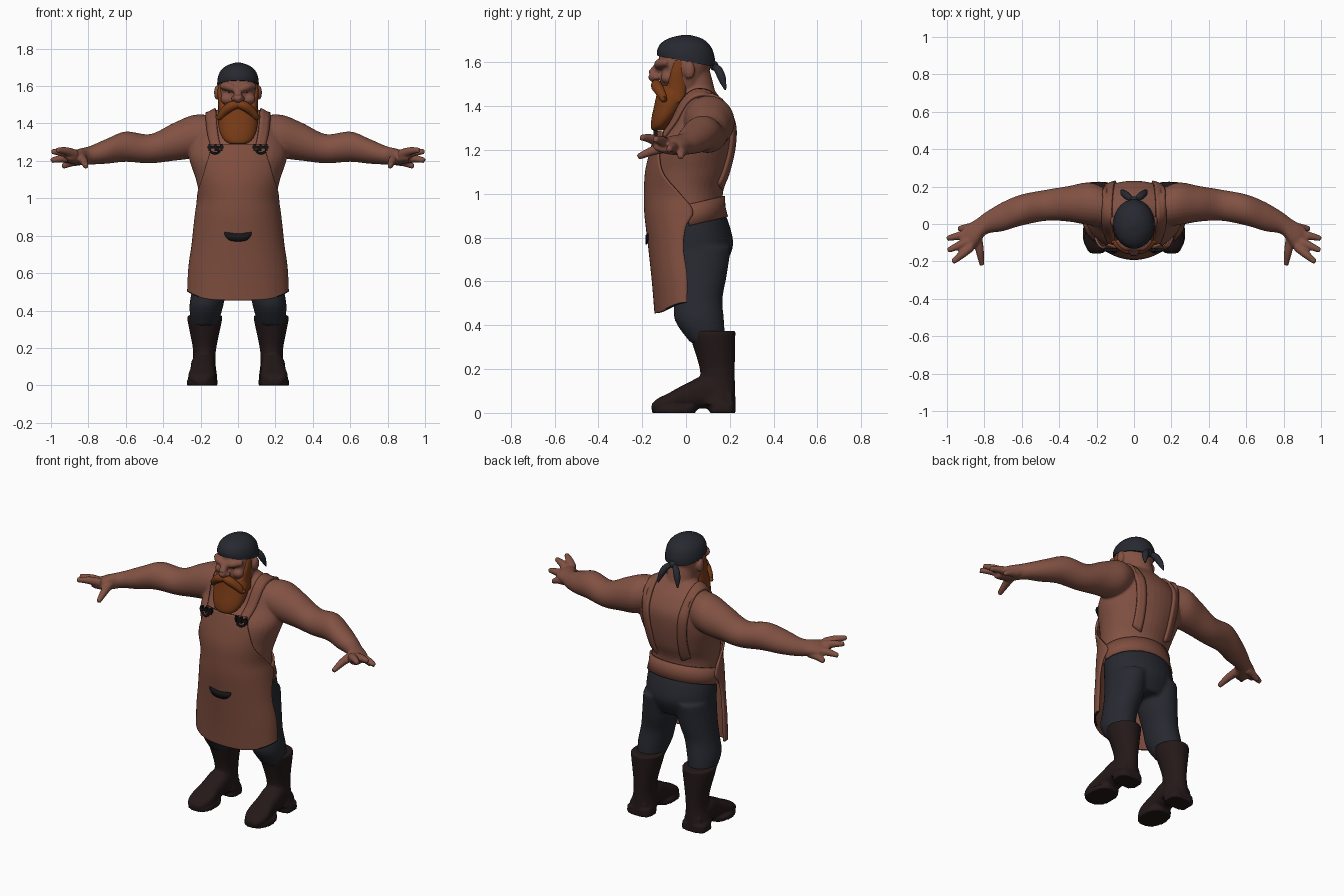
import bpy, bmesh
from math import sin, cos, pi, radians, sqrt
from mathutils import Vector, Matrix
from mathutils.bvhtree import BVHTree

if "Cube" in bpy.data.objects:
    bpy.data.objects.remove(bpy.data.objects["Cube"])


def material(name, rgb):
    m = bpy.data.materials.new(name)
    m.use_nodes = True
    m.diffuse_color = (*rgb, 1)
    m.node_tree.nodes["Principled BSDF"].inputs["Base Color"].default_value = (*rgb, 1)
    return m


SKIN = material("skin", (0.225, 0.084, 0.057))
LEATHER = material("apron leather", (0.215, 0.077, 0.05))
SLATE = material("slate cloth", (0.02, 0.022, 0.03))
BOOT = material("boot leather", (0.018, 0.0095, 0.0095))
GINGER = material("ginger hair", (0.19, 0.044, 0.008))
BLACK = material("black metal", (0.008, 0.008, 0.009))


def smooth_keys(keys, steps=5):
    """Catmull-Rom interpolation of key tuples."""
    out = []
    for i in range(len(keys) - 1):
        a, b, c, d = (keys[max(0, min(len(keys) - 1, i + j))] for j in (-1, 0, 1, 2))
        for k in range(steps):
            t = k / steps
            out.append([q + 0.5 * t * (r - p + t * (2*p - 5*q + 4*r - s + t * (3*(q - r) + s - p)))
                        for p, q, r, s in zip(a, b, c, d)])
    return out + [list(keys[-1])]


def skin_rings(bm, rings):
    vs = [[bm.verts.new(p) for p in r] for r in rings]
    n = len(vs[0])
    for a, b in zip(vs, vs[1:]):
        for i in range(n):
            bm.faces.new((a[i], a[(i + 1) % n], b[(i + 1) % n], b[i]))
    bm.faces.new(vs[0])
    bm.faces.new(vs[-1])


def loft(bm, keys, axis="z", side=1, power=1.0, n=28):
    """Keys: position along axis, two centres, two radii."""
    rings = []
    for t, u, v, ru, rv in smooth_keys(keys):
        ring = []
        for i in range(n):
            c, s = cos(2 * pi * i / n), sin(2 * pi * i / n)
            p = u + ru * (abs(c) ** power) * (1 if c > 0 else -1)
            q = v + rv * (abs(s) ** power) * (1 if s > 0 else -1)
            x, y, z = {"z": (p, q, t), "x": (t, p, q), "y": (p, t, q)}[axis]
            ring.append((x * side, y, z))
        rings.append(ring)
    skin_rings(bm, rings)


def tube(bm, keys, side=1, n=12):
    """Keys: x, y, z, radius."""
    pts = smooth_keys(keys, 4)
    rings = []
    for i, p in enumerate(pts):
        d = Vector(pts[min(i + 1, len(pts) - 1)][:3]) - Vector(pts[max(i - 1, 0)][:3])
        q = d.to_track_quat("Z", "X")
        ring = [Vector(p[:3]) + q @ Vector((p[3] * cos(2*pi*k/n), p[3] * sin(2*pi*k/n), 0)) for k in range(n)]
        rings.append([(v.x * side, v.y, v.z) for v in ring])
    skin_rings(bm, rings)


def ball(bm, centre, size):
    bmesh.ops.create_uvsphere(bm, u_segments=20, v_segments=12, radius=1,
                              matrix=Matrix.Translation(centre) @ Matrix.Diagonal((*size, 1)))


def box(bm, centre, size):
    bmesh.ops.create_cube(bm, size=1, matrix=Matrix.Translation(centre) @ Matrix.Diagonal((*size, 1)))


def sheet(bm, rows):
    vs = [[bm.verts.new(p) for p in r] for r in rows]
    for a, b in zip(vs, vs[1:]):
        for i in range(len(a) - 1):
            bm.faces.new((a[i], a[i + 1], b[i + 1], b[i]))


def finish(bm, name, *mats, voxel=0, relax=4, thick=0):
    bmesh.ops.recalc_face_normals(bm, faces=bm.faces)
    me = bpy.data.meshes.new(name)
    bm.to_mesh(me)
    bm.free()
    for m in mats:
        me.materials.append(m)
    for p in me.polygons:
        p.use_smooth = True
    me.set_sharp_from_angle(angle=radians(45))
    ob = bpy.data.objects.new(name, me)
    bpy.context.collection.objects.link(ob)
    if voxel:
        r = ob.modifiers.new("blend", "REMESH")
        r.mode, r.voxel_size, r.use_smooth_shade = "VOXEL", voxel, True
        s = ob.modifiers.new("relax", "SMOOTH")
        s.factor, s.iterations = 0.5, relax
    if thick:
        s = ob.modifiers.new("thickness", "SOLIDIFY")
        s.thickness, s.offset = thick, 0


# Body: torso, arms and hands
body = bmesh.new()
loft(body, [(.86, 0, .02, .2, .155), (1, 0, 0, .205, .168), (1.1, 0, .02, .225, .182),
            (1.22, 0, .043, .262, .183), (1.32, 0, .075, .25, .153), (1.4, 0, .072, .212, .117),
            (1.45, 0, .065, .155, .083), (1.485, 0, .06, .085, .06)], n=40)
for s in (1, -1):
    loft(body, [(.15, .09, 1.345, .1, .1), (.24, .108, 1.33, .114, .115), (.35, .108, 1.3, .095, .1),
                (.47, .1, 1.265, .083, .078), (.6, .075, 1.276, .083, .081), (.7, .04, 1.252, .078, .067),
                (.79, .005, 1.23, .06, .05), (.84, -.045, 1.222, .073, .045),
                (.88, -.072, 1.219, .076, .036), (.915, -.085, 1.215, .065, .022)], "x", s)
    for base, tip in [((.85, -.015, 1.2), (.94, -.026, 1.168)), ((.88, -.05, 1.212), (1.0, -.078, 1.202)),
                      ((.88, -.09, 1.228), (.996, -.142, 1.25)), ((.87, -.12, 1.235), (.97, -.205, 1.258)),
                      ((.835, -.08, 1.215), (.812, -.22, 1.168))]:
        mid = [(a + b) / 2 for a, b in zip(base, tip)]
        tube(body, [(*base, .026), (mid[0], mid[1], mid[2] + .006, .022), (*tip, .014)], s)
surface = BVHTree.FromBMesh(body)

# Head, neck and face
loft(body, [(1.38, 0, .06, .1, .09), (1.46, 0, .055, .085, .08), (1.56, 0, .03, .08, .08)])
loft(body, [(1.42, 0, -.01, .07, .075), (1.5, 0, -.015, .097, .1), (1.56, 0, -.008, .107, .112),
            (1.62, 0, 0, .104, .125), (1.68, 0, 0, .088, .1), (1.705, 0, 0, .04, .05)])
tube(body, [(0, -.11, 1.605, .016), (0, -.138, 1.57, .02), (0, -.152, 1.54, .025), (0, -.135, 1.52, .018)])
for s in (1, -1):
    tube(body, [(.012, -.127, 1.583, .018), (.05, -.12, 1.596, .022), (.09, -.083, 1.6, .016)], s)
    ball(body, (.058 * s, -.085, 1.53), (.036, .03, .028))
    ball(body, (.022 * s, -.135, 1.532), (.016, .016, .014))
    ball(body, (.114 * s, .015, 1.565), (.014, .027, .04))
finish(body, "body", SKIN, voxel=.007)

# Eyes
bm = bmesh.new()
for s in (1, -1):
    ball(bm, (.042 * s, -.104, 1.566), (.011, .009, .005))
finish(bm, "eyes", BLACK)

# Beard and moustache
bm = bmesh.new()
loft(bm, [(1.29, 0, -.13, .045, .028), (1.31, 0, -.119, .075, .042), (1.35, 0, -.097, .097, .06),
          (1.41, 0, -.07, .108, .074), (1.46, 0, -.06, .106, .074), (1.495, 0, -.06, .088, .07)])
for s in (1, -1):
    loft(bm, [(1.42, .075, -.04, .032, .04), (1.5, .084, -.04, .022, .043), (1.56, .094, -.036, .016, .033),
              (1.61, .094, -.03, .012, .022)], side=s)
finish(bm, "beard", GINGER, voxel=.007, relax=3)
bm = bmesh.new()
for s in (1, -1):
    tube(bm, [(-.005, -.134, 1.502, .02), (.035, -.134, 1.493, .026), (.075, -.115, 1.462, .023),
              (.1, -.1, 1.433, .016), (.12, -.095, 1.437, .004)], s)
finish(bm, "moustache", GINGER)

# Bandana with knot and tails, lower at the back
bm = bmesh.new()
loft(bm, [(1.605, 0, 0, .111, .131), (1.64, 0, 0, .109, .131), (1.68, 0, 0, .094, .114),
          (1.71, 0, 0, .06, .075), (1.725, 0, 0, .015, .02)])
for v in bm.verts:
    v.co.z -= .2 * v.co.y * (1.725 - v.co.z) / .125
finish(bm, "bandana", SLATE)
bm = bmesh.new()
ball(bm, (0, .128, 1.585), (.024, .02, .022))
for s in (1, -1):
    tube(bm, [(.005, .125, 1.585, .012), (.035, .148, 1.565, .019), (.055, .165, 1.525, .018), (.068, .18, 1.475, .004)], s)
finish(bm, "bandana_knot", SLATE)

# Trousers
bm = bmesh.new()
loft(bm, [(.93, 0, .015, .195, .152), (.86, 0, .033, .21, .165), (.76, 0, .045, .212, .17), (.66, 0, .05, .19, .12)])
for s in (1, -1):
    loft(bm, [(.76, .11, .06, .1, .147), (.62, .127, .06, .102, .125), (.52, .15, .055, .094, .112),
              (.42, .17, .062, .09, .112), (.32, .178, .1, .07, .08)], side=s)
finish(bm, "trousers", SLATE, voxel=.01, relax=6)

# Boots
for s, name in ((1, "left_boot"), (-1, "right_boot")):
    bm = bmesh.new()
    loft(bm, [(.375, .177, .12, .094, .107), (.34, .178, .123, .091, .102), (.2, .179, .143, .063, .08),
              (.12, .182, .142, .062, .082), (.04, .188, .143, .078, .084)], side=s)
    loft(bm, [(.21, .188, .06, .055, .04), (.1, .186, .095, .066, .075), (0, .189, .075, .066, .058),
              (-.08, .193, .05, .073, .04), (-.13, .197, .037, .058, .028), (-.157, .2, .025, .034, .015)],
         "y", s, power=.85)
    loft(bm, [(0, .19, .166, .082, .06), (.045, .19, .166, .078, .06)], side=s, power=.6)
    loft(bm, [(0, .194, -.055, .08, .101), (.028, .194, -.05, .08, .101)], side=s, power=.85)
    finish(bm, name, BOOT, voxel=.008, relax=2)

# Apron: height, centre y, half width, depth, half angle; worn dark lower corners
bm = bmesh.new()
rows = []
for z, cy, rx, ry, half in smooth_keys([(.455, 0, .266, .138, 92), (.6, 0, .26, .15, 92), (.75, 0, .243, .166, 86),
                                        (.85, 0, .232, .178, 90), (.92, 0, .224, .185, 100), (1, 0, .216, .186, 82),
                                        (1.1, 0, .238, .181, 53), (1.2, .025, .275, .183, 36),
                                        (1.285, .045, .27, .178, 31)]):
    row = []
    for i in range(41):
        a = radians(half) * (i / 20 - 1)
        lift = .045 * sin(a) ** 4 * max(0, (.75 - z) / .285)
        row.append((rx * sin(a), cy - ry * cos(a), z + lift))
    rows.append(row)
rows.insert(1, [[p + .35 * (q - p) for p, q in zip(a, b)] for a, b in zip(rows[0], rows[1])])
sheet(bm, rows)
bm.faces.ensure_lookup_table()
for f in bm.faces[:40]:
    f.material_index = abs(f.calc_center_median().x) > .2
finish(bm, "apron", LEATHER, BLACK, thick=.012)

# Waistband round the back
bm = bmesh.new()
sheet(bm, [[(rx * cos(pi * i / 30), cy + ry * sin(pi * i / 30), z + .04 * sin(pi * i / 30)) for i in range(31)]
           for z, cy, rx, ry in ((.855, .015, .222, .172), (.9, .005, .217, .17), (.95, 0, .214, .173))])
finish(bm, "waistband", LEATHER, thick=.01)

# Pocket opening on the apron
bm = bmesh.new()
xs = [.072 * (i / 10 - 1) for i in range(21)]
front = lambda x, z: (x, -.174 * sqrt(1 - (x / .237) ** 2) - .007, z)
sheet(bm, [[front(x, .815 - .004 * cos(x * 40)) for x in xs],
           [front(x, .77 + .036 * (x / .072) ** 4) for x in xs]])
finish(bm, "pocket_opening", BLACK, thick=.006)

# Shoulder straps laid over the torso, with buckles
for s, side in ((1, "left"), (-1, "right")):
    bm = bmesh.new()
    rows = []
    for x, angle in smooth_keys([(.115, 5), (.128, 30), (.14, 65), (.145, 95), (.138, 130), (.128, 165),
                                 (.118, 200), (.11, 242)], 6):
        row = []
        for off in (-.026, -.009, .009, .026):
            d = Vector((0, -cos(radians(angle)), sin(radians(angle))))
            mid = Vector(((x + off) * s, .04, 1.25))
            hit = surface.ray_cast(mid + d * .7, -d)[0]
            row.append((hit or mid + d * .15) + d * .008)
        rows.append(row)
    sheet(bm, rows)
    finish(bm, side + "_strap", LEATHER, thick=.014)
    bm = bmesh.new()
    box(bm, (.12 * s, -.138, 1.272), (.086, .016, .014))
    for x in (.088, .12, .152):
        box(bm, (x * s, -.139, 1.272), (.012, .018, .036))
    tube(bm, [(.12, -.142, 1.27, .007), (.1, -.15, 1.25, .006), (.125, -.152, 1.24, .006), (.148, -.143, 1.25, .006)], s)
    finish(bm, side + "_buckle", BLACK)
